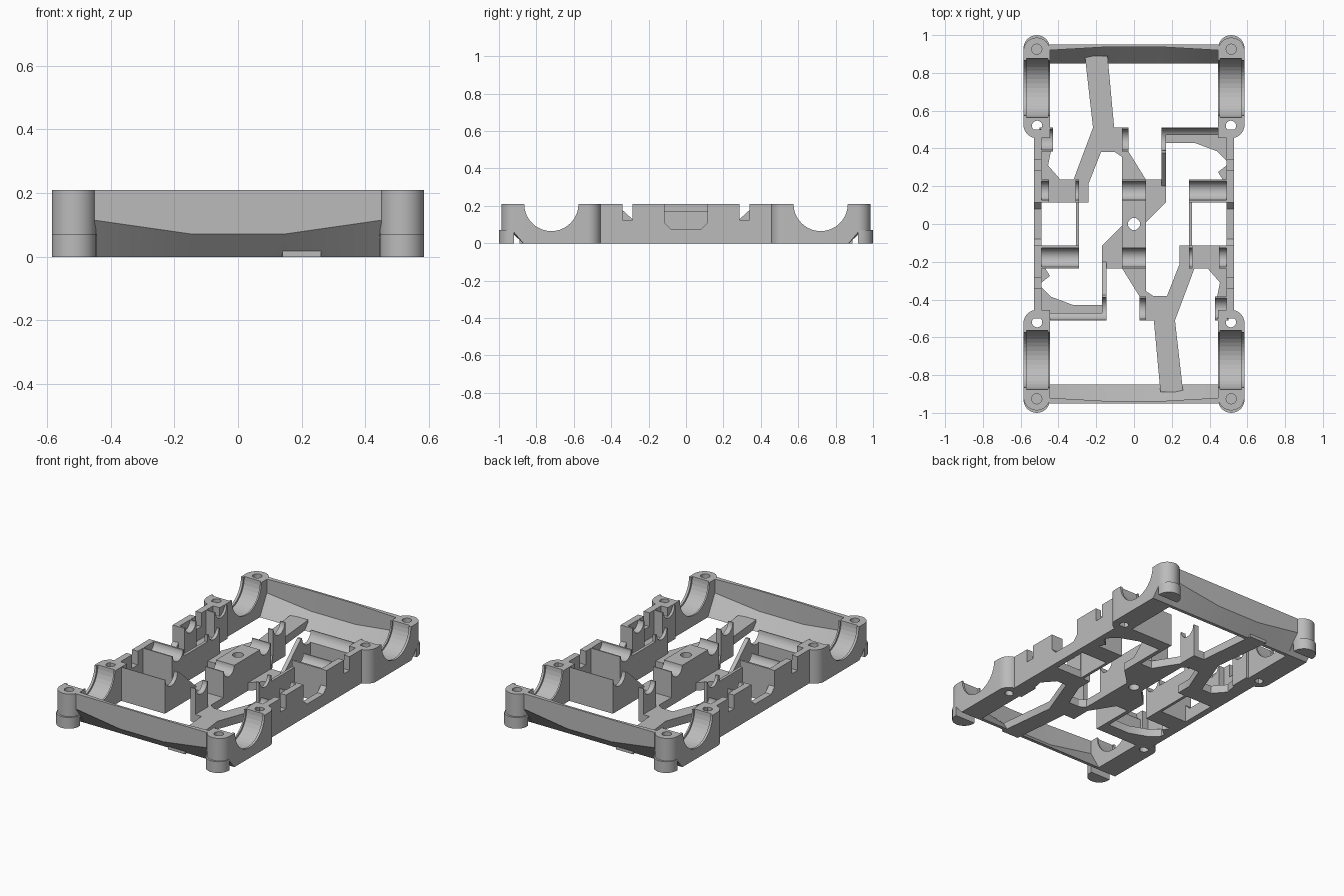
import bpy, bmesh, math

cube = bpy.data.objects.get("Cube")
if cube:
    bpy.data.objects.remove(cube, do_unlink=True)

GREY = (0.5, 0.5, 0.5, 1)
mat = bpy.data.materials.new("mid grey")
mat.use_nodes = True
mat.diffuse_color = GREY
mat.node_tree.nodes["Principled BSDF"].inputs["Base Color"].default_value = GREY

H = 0.21       # overall height
FLOOR = 0.05   # thickness of the floor plates
parts = []


def add_object(name, loops, closed_ends=True):
    """Skin a list of equal point loops into a solid."""
    bm = bmesh.new()
    rings = [[bm.verts.new(p) for p in loop] for loop in loops]
    n = len(rings[0])
    for a, b in zip(rings, rings[1:]):
        for i in range(n):
            j = (i + 1) % n
            bm.faces.new((a[i], a[j], b[j], b[i]))
    bm.faces.new(rings[0])
    bm.faces.new(rings[-1])
    bmesh.ops.recalc_face_normals(bm, faces=bm.faces)
    mesh = bpy.data.meshes.new(name)
    bm.to_mesh(mesh)
    bm.free()
    mesh.materials.append(mat)
    obj = bpy.data.objects.new(name, mesh)
    bpy.context.collection.objects.link(obj)
    parts.append(obj)
    return obj


def plan(name, pts, z0, z1, sx=1, sy=1):
    """Extrude an (x, y) outline upward."""
    return add_object(name, [[(sx * x, sy * y, z) for x, y in pts] for z in (z0, z1)])


def side(name, pts, x0, x1, sx=1, sy=1):
    """Extrude a (y, z) outline across x."""
    return add_object(name, [[(sx * x, sy * y, z) for y, z in pts] for x in (x0, x1)])


def arc(cx, cy, r, a0, a1, n=16):
    angles = [math.radians(a0 + (a1 - a0) * i / n) for i in range(n + 1)]
    return [(cx + r * math.cos(a), cy + r * math.sin(a)) for a in angles]


def circle(cx, cy, r):
    return arc(cx, cy, r, 0, 360, 40)[:-1]


def saddle(y0, y1, yc, r):
    """Block outline with a half-round groove in its top."""
    return [(y0, 0), (y0, H)] + arc(yc, H, r, 180, 360) + [(y1, H), (y1, 0)]


def cut(obj, cutters):
    for c in cutters:
        parts.remove(c)
        c.hide_render = True
        c.hide_set(True)
        c.display_type = 'WIRE'
        m = obj.modifiers.new("cut", 'BOOLEAN')
        m.operation = 'DIFFERENCE'
        m.solver = 'EXACT'
        m.object = c


# Corner mounts: post, wheel cradle and screw boss in one piece
mount = (arc(.515, .525, .07, -90, 0) + arc(.515, .917, .07, 0, 180)
         + [(.445, .455)])
for sx in (1, -1):
    for sy in (1, -1):
        tag = ("left" if sx > 0 else "right") + ("_back" if sy > 0 else "_front")
        body = plan("corner_mount_" + tag, mount, 0, H, sx, sy)
        cut(body, [
            side("cradle_cutter", circle(.72, H, .145), .4, .65, sx, sy),
            side("cradle_groove_cutter", circle(.72, H, .157), .455, .57, sx, sy),
            plan("post_hole_cutter", circle(.515, .925, .027), .1, .3, sx, sy),
            plan("boss_hole_cutter", circle(.513, .52, .027), -.1, .3, sx, sy),
            side("chamfer_cutter", [(.87, 0), (.93, .07), (1.1, .07), (1.1, -.05), (.83, -.05)],
                 .4, .65, sx, sy),
        ])
        plan("foot_" + tag, arc(.515, .93, .07, 0, 180) + [(.445, .92), (.585, .92)],
             0, .07, sx, sy)

# Everything else repeats under a half turn
for k, tag in ((1, "_a"), (-1, "_b")):
    # Bumper wall with a sloping lower half
    loops = []
    for x, seam, inner in ((-.45, .115, .92), (-.15, .072, .937),
                           (.15, .072, .937), (.45, .115, .92)):
        loops.append([(k * x, k * y, z) for y, z in (
            (.87, 0), (.95, seam), (.95, H), (inner, H), (inner, seam + .01), (.85, 0))])
    add_object("bumper_wall" + tag, loops)

    # Side rail with a wide opening and two slots
    half = [(.115, H), (.115, .11), (.08, .075)]
    slot = [(.34, H), (.34, .125), (.285, .125), (.285, H)]
    right = [(.5, 0), (.5, H)] + slot + half
    left = [(-y, z) for y, z in reversed(right)]
    side("side_rail" + tag, right + left, .49, .53, k, k)

    # Floor plates
    plan("arm_floor" + tag, [
        (-.26, .89), (-.14, .89), (-.105, .51), (-.03, .51), (-.03, .385), (.063, .235),
        (-.063, .235), (-.063, .355), (-.1, .38), (-.175, .38), (-.24, .215), (-.24, .115),
        (-.5, .115), (-.5, .385), (-.44, .385), (-.455, .31), (-.39, .235), (-.32, .235),
        (-.217, .51)], 0, FLOOR, k, k)
    plan("motor_floor" + tag, [
        (.145, .51), (.45, .51), (.5, .5), (.5, .235), (.47, .235), (.445, .275), (.49, .31),
        (.49, .335), (.44, .385), (.32, .43), (.145, .43)], 0, FLOOR, k, k)

    # Axle saddles
    axle = saddle(.115, .235, .177, .05)
    side("axle_block" + tag, axle, .29, .5, k, k)
    side("axle_outer_support" + tag, axle, -.5, -.45, k, k)
    side("axle_inner_support" + tag, axle, -.31, -.29, k, k)
    side("inner_wall" + tag, [(-.12, 0), (.12, 0), (.12, .17), (-.12, .17)], .29, .308, k, k)

    # Motor saddles
    motor = saddle(.385, .51, .448, .055)
    side("motor_outer_saddle" + tag, motor, -.5, -.43, k, k)
    side("motor_inner_saddle" + tag, motor, -.063, -.03, k, k)

    # Motor back panel with a hollowed top and a sloping brace
    side("motor_panel" + tag, [(.47, 0)] + arc(.448, H, .06, -68, 0, 8) + [(.512, H), (.512, 0)],
         .145, .446, k, k)
    side("motor_brace" + tag, [(.19, 0), (.19, .04), (.375, H)]
         + arc(.448, H, .06, 180, 360) + [(.512, H), (.512, 0)], .145, .17, k, k)

# Central hub
hub_floor = plan("hub_floor", [
    (-.063, .235), (.17, .235), (.17, .115), (.063, .01),
    (.063, -.235), (-.17, -.235), (-.17, -.115), (-.063, -.01)], 0, FLOOR)
end = [(.235, 0), (.235, H)] + arc(.177, H, .05, 0, -180)
hub = side("hub_block", end + [(-y, z) for y, z in reversed(end)], -.063, .063)
for piece in (hub_floor, hub):
    cut(piece, [plan("hub_hole_cutter", circle(0, 0, .032), -.1, .3)])

# Smooth curved faces, keep edges sharp
bpy.ops.object.select_all(action='DESELECT')
for obj in parts:
    obj.select_set(True)
bpy.context.view_layer.objects.active = parts[0]
bpy.ops.object.shade_smooth_by_angle(angle=math.radians(30))
